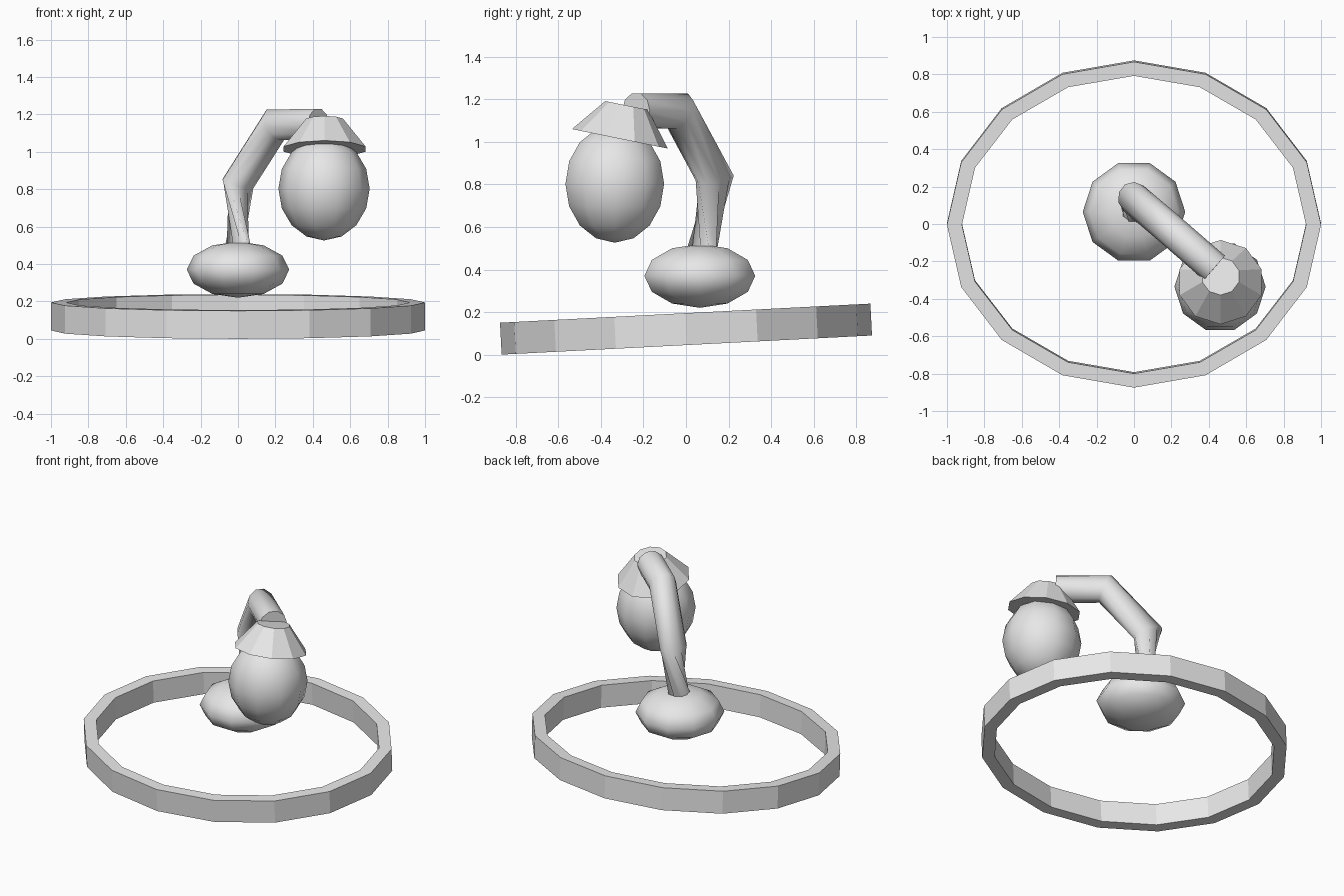
import bpy, bmesh, math
from mathutils import Vector, Matrix

if "Cube" in bpy.data.objects:
    bpy.data.objects.remove(bpy.data.objects["Cube"])

grey = bpy.data.materials.new("light_grey")
grey.diffuse_color = (0.8, 0.8, 0.8, 1)
grey.use_nodes = True
grey.node_tree.nodes["Principled BSDF"].inputs["Base Color"].default_value = grey.diffuse_color


def add_object(name, bm, smooth=None):
    bmesh.ops.recalc_face_normals(bm, faces=bm.faces)
    mesh = bpy.data.meshes.new(name)
    bm.to_mesh(mesh)
    bm.free()
    mesh.materials.append(grey)
    obj = bpy.data.objects.new(name, mesh)
    bpy.context.collection.objects.link(obj)
    if smooth:
        bpy.ops.object.select_all(action='DESELECT')
        obj.select_set(True)
        bpy.context.view_layer.objects.active = obj
        bpy.ops.object.shade_smooth_by_angle(angle=math.radians(smooth))
    return obj


def skin(bm, loops, closed=False):
    """Join successive vertex loops with quads; cap the ends or close the chain."""
    n = len(loops[0])
    pairs = list(zip(loops, loops[1:]))
    if closed:
        pairs.append((loops[-1], loops[0]))
    else:
        bm.faces.new(loops[0])
        bm.faces.new(loops[-1])
    for a, b in pairs:
        for i in range(n):
            j = (i + 1) % n
            bm.faces.new((a[i], a[j], b[j], b[i]))


def ellipsoid(name, centre, radii, rings):
    bm = bmesh.new()
    bmesh.ops.create_uvsphere(bm, u_segments=10, v_segments=rings, radius=1)
    # Put a corner of the ten-sided outline on the y axis
    turn = Matrix.Rotation(math.pi / 2, 4, 'Z')
    bm.transform(Matrix.Translation(centre) @ Matrix.Diagonal((*radii, 1)) @ turn)
    return add_object(name, bm, 180)


# Tilted sixteen-sided hoop
bm = bmesh.new()
loops = []
for rx, ry, z in ((1, 0.872, -0.075), (1, 0.872, 0.075),
                  (0.92, 0.797, 0.075), (0.92, 0.797, -0.075)):
    loops.append([bm.verts.new((rx * math.cos(i * math.pi / 8),
                                ry * math.sin(i * math.pi / 8), z)) for i in range(16)])
skin(bm, loops, closed=True)
bm.transform(Matrix.Translation((0, 0, 0.12)) @ Matrix.Rotation(math.radians(2.95), 4, 'X'))
low = min(v.co.z for v in bm.verts)
bm.transform(Matrix.Translation((0, 0, -low)))
add_object("hoop", bm)

# Rounded base and bulb
ellipsoid("base", (0, 0.065, 0.37), (0.274, 0.274, 0.15), 6)
ellipsoid("bulb", (0.46, -0.335, 0.803), (0.244, 0.244, 0.277), 8)

# Bent arm with a twisted lower section
path = [Vector(p) for p in ((0, 0.07, 0.47), (0, 0.135, 0.83),
                            (0.2, -0.035, 1.145), (0.43, -0.235, 1.147))]
dirs = [(b - a).normalized() for a, b in zip(path, path[1:])]
side = Vector((0, 0, 1)).cross(dirs[1]).normalized()
bm = bmesh.new()
loops = []
for k, centre in enumerate(path):
    d = dirs[(0, 1, 1, 2)[k]]
    mitre = (dirs[max(k - 1, 0)] + dirs[min(k, 2)]).normalized()
    u = (side - d * side.dot(d)).normalized()
    v = d.cross(u)
    radius = 0.075 if k == 0 else 0.086
    loop = []
    for i in range(10):
        a = i * math.pi / 5 + (math.radians(95) if k == 0 else 0)
        o = radius * (math.cos(a) * u + math.sin(a) * v)
        o -= d * (o.dot(mitre) / d.dot(mitre))
        loop.append(bm.verts.new(centre + o))
    loops.append(loop)
skin(bm, loops)
add_object("arm", bm, 60)

# Tilted ten-sided shade
bm = bmesh.new()
bmesh.ops.create_cone(bm, cap_ends=True, segments=10, radius1=0.23, radius2=0.103, depth=0.16)
bm.transform(Matrix.Translation((0.463, -0.295, 1.093)) @ Matrix.Rotation(math.radians(-11.5), 4, 'X'))
add_object("shade", bm)
